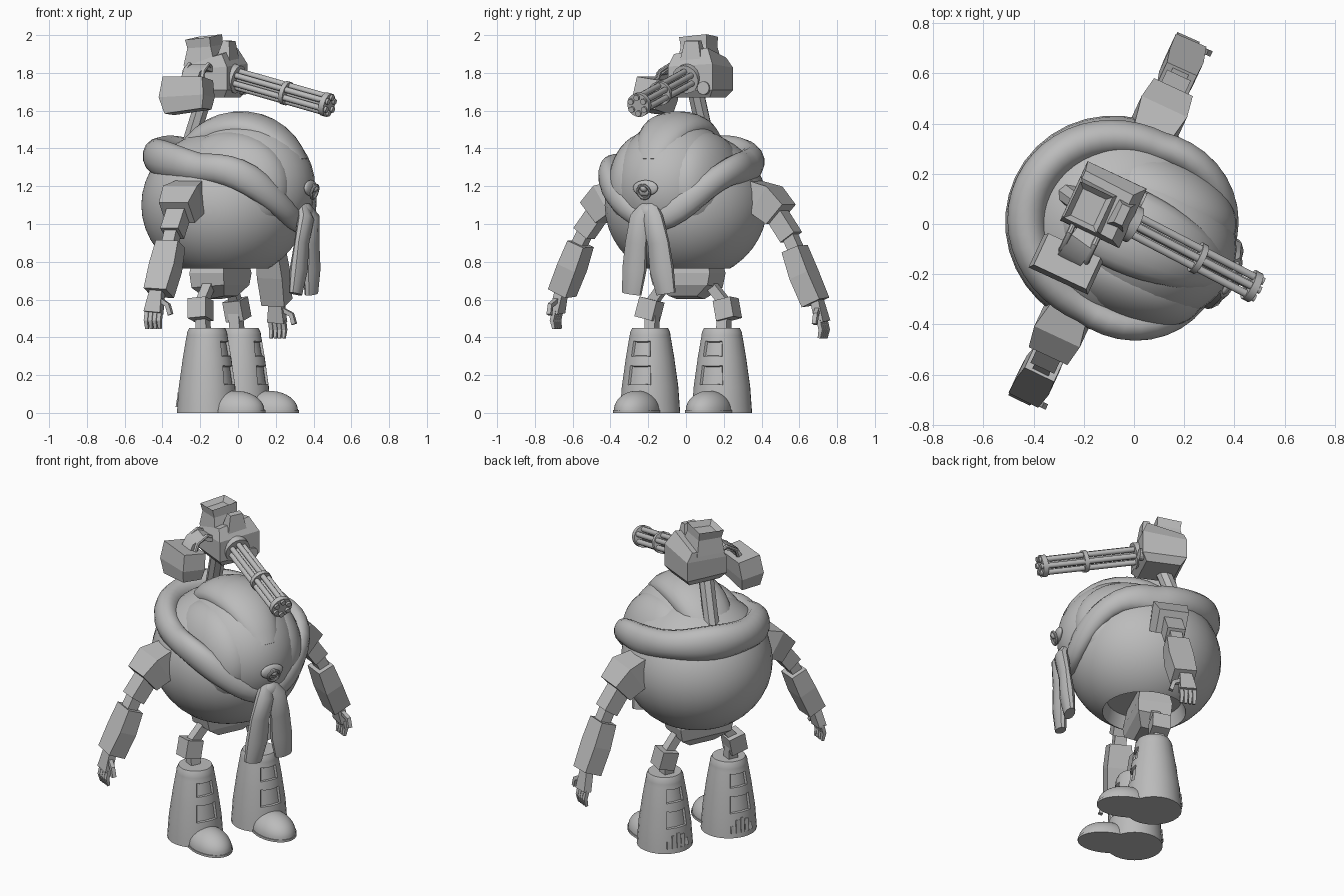
import bpy, bmesh, math
from mathutils import Vector, Matrix

if "Cube" in bpy.data.objects:
    bpy.data.objects.remove(bpy.data.objects["Cube"])

GREY = bpy.data.materials.new("plain grey")
GREY.use_nodes = True
GREY.diffuse_color = (0.5, 0.5, 0.5, 1)
GREY.node_tree.nodes["Principled BSDF"].inputs["Base Color"].default_value = (0.5, 0.5, 0.5, 1)

# Everything is built facing +x, then turned to its final heading
ROOT = Matrix.Translation((-0.075, 0, 0)) @ Matrix.Rotation(math.radians(-25), 4, 'Z')
X, Y, Z = Vector((1, 0, 0)), Vector((0, 1, 0)), Vector((0, 0, 1))


def finish(name, bm, smooth):
    bm.transform(ROOT)
    mesh = bpy.data.meshes.new(name)
    bm.to_mesh(mesh)
    bm.free()
    mesh.materials.append(GREY)
    if smooth:
        mesh.shade_smooth()
        mesh.set_sharp_from_angle(angle=math.radians(40))
    obj = bpy.data.objects.new(name, mesh)
    bpy.context.collection.objects.link(obj)
    return obj


def sweep(name, pts, sizes, n=4, ref=X, smooth=False, closed=False, dip=0, pick=None):
    """Sweep a box or round section along points; sizes are half-widths along ref and across."""
    pts = [Vector(p) for p in pts]
    if not isinstance(sizes, list):
        sizes = [sizes] * len(pts)
    if n == 4:
        shape = [(1, 1), (-1, 1), (-1, -1), (1, -1)]
    else:
        shape = [(math.cos(math.tau * k / n), math.sin(math.tau * k / n)) for k in range(n)]
    bm, rings, m = bmesh.new(), [], len(pts)
    for i, p in enumerate(pts):
        ahead = pts[(i + 1) % m] if closed else pts[min(i + 1, m - 1)]
        behind = pts[i - 1] if closed or i else pts[0]
        t = (ahead - behind).normalized()
        a = (ref - t * ref.dot(t)).normalized()
        b = t.cross(a)
        sa, sb = sizes[i] if isinstance(sizes[i], tuple) else (sizes[i], sizes[i])
        rings.append([bm.verts.new(p + a * u * sa + b * v * sb) for u, v in shape])
    for i in range(m if closed else m - 1):
        r, q = rings[i], rings[(i + 1) % m]
        for k in range(n):
            bm.faces.new((r[k], r[(k + 1) % n], q[(k + 1) % n], q[k]))
    cap = None
    if not closed:
        bm.faces.new(rings[0][::-1])
        cap = bm.faces.new(rings[-1])
    bmesh.ops.recalc_face_normals(bm, faces=bm.faces[:])
    if dip:
        bmesh.ops.inset_region(bm, faces=[cap], thickness=0.03)
        bmesh.ops.translate(bm, verts=cap.verts[:], vec=(0, 0, -dip))
    if pick:
        chosen = [f for f in bm.faces if pick(f)]
        bmesh.ops.inset_region(bm, faces=chosen, thickness=0.012)
        bmesh.ops.inset_region(bm, faces=chosen, thickness=0.004, depth=-0.014)
    return finish(name, bm, smooth)


def ball(name, centre, radii, floor=None, recess=0):
    """Ellipsoid, optionally cut flat at a height with a recessed underside."""
    bm = bmesh.new()
    bmesh.ops.create_uvsphere(bm, u_segments=36, v_segments=20, radius=1)
    bm.transform(Matrix.Translation(centre) @ Matrix.Diagonal((*radii, 1)))
    if floor is not None:
        cut = bmesh.ops.bisect_plane(bm, geom=bm.verts[:] + bm.edges[:] + bm.faces[:],
                                     plane_co=(0, 0, floor), plane_no=-Z, clear_outer=True)
        rim = [e for e in cut["geom_cut"] if isinstance(e, bmesh.types.BMEdge)]
        base = bmesh.ops.contextual_create(bm, geom=rim)["faces"]
        bmesh.ops.recalc_face_normals(bm, faces=bm.faces[:])
        if recess:
            bmesh.ops.inset_region(bm, faces=base, thickness=0.025)
            bmesh.ops.translate(bm, verts=base[0].verts[:], vec=(0, 0, recess))
    return finish(name, bm, True)


# Body, and a dome with a raised middle ridge between two side lobes
ball("body", (0, 0, 1.1), (0.44, 0.43, 0.4), floor=0.765, recess=0.08)
ball("hood_dome", (0.125, 0, 1.2), (0.38, 0.32, 0.355))
ridge, ridge_sizes = [], []
for i in range(15):
    a = math.radians(10 + 150 * i / 14)
    fat = math.sin(math.pi * min(1, 0.12 + 0.82 * i / 14)) ** 0.7
    reach = 0.395 - 0.09 * fat
    ridge.append((0.1 - reach * math.cos(a), 0, 1.2 + reach * math.sin(a)))
    ridge_sizes.append((0.03 + 0.14 * fat, 0.01 + 0.083 * fat))
sweep("hood_ridge", ridge, ridge_sizes, n=20, ref=Y, smooth=True)
for s, side in ((1, "left"), (-1, "right")):
    ball(side + "_hood_lobe", (0.115, s * 0.155, 1.2), (0.335, 0.19, 0.29))

# Scarf: fat and high around the back and sides, dropping to a knot at the front
ring, widths = [], []
for i in range(48):
    a = math.tau * i / 48
    c, w = math.cos(a), math.sin(a)
    flare = 2 * max(0, c) * abs(w)
    height = 1.295 - (0.265 * c ** 3 if c > 0 else 0.07 * c)
    ring.append((0.03 + (0.385 + 0.04 * flare) * c, (0.35 + 0.045 * flare) * w, height))
    widths.append((0.085 - 0.015 * c + 0.006 * math.sin(5 * a), 0.066 - 0.014 * c))
sweep("scarf", ring, widths, n=14, ref=Z, smooth=True, closed=True)
ball("scarf_knot", (0.465, 0, 1.06), (0.05, 0.065, 0.055))
for s, side in ((1, "left"), (-1, "right")):
    sweep(side + "_scarf_tail",
          [(0.455, 0, 1.11), (0.495, s * 0.035, 1.03), (0.485, s * 0.065, 0.9), (0.475, s * 0.08, 0.76), (0.465, s * 0.1, 0.63)],
          [(0.03, 0.035), (0.04, 0.06), (0.032, 0.062), (0.042, 0.068), (0.03, 0.055)], n=10, smooth=True)

# Pacifier
ball("pacifier_shield", (0.508, 0, 1.19), (0.02, 0.072, 0.042))
ball("pacifier_knob", (0.525, 0, 1.19), (0.025, 0.022, 0.022))
turn = [math.tau * i / 20 for i in range(20)]
sweep("pacifier_ring", [(0.53 + 0.012 * math.sin(a), 0.035 * math.cos(a), 1.17 + 0.035 * math.sin(a)) for a in turn],
      0.008, n=8, ref=X, smooth=True, closed=True)

# Pelvis
sweep("pelvis", [(-0.02, 0, 0.85), (-0.02, 0, 0.74), (-0.02, 0, 0.67), (-0.01, 0, 0.61)],
      [(0.08, 0.15), (0.1, 0.175), (0.095, 0.16), (0.05, 0.08)])


def window(f):
    """Front and back panel faces of a leg."""
    c, nrm = f.calc_center_median(), f.normal
    return abs(nrm.z) < 0.5 and abs(nrm.x) > 0.88 and (0.14 < c.z < 0.26 or 0.29 < c.z < 0.39)


for s, side in ((1, "left"), (-1, "right")):
    # Legs
    y = s * 0.21
    sweep(side + "_thigh", [(-0.02, s * 0.1, 0.72), (-0.03, s * 0.225, 0.57)], 0.026)
    sweep(side + "_knee", [(-0.035, s * 0.215, 0.60), (-0.025, s * 0.24, 0.495)], 0.052)
    sweep(side + "_shin", [(-0.03, y, 0.53), (-0.02, y, 0.43)], 0.03)
    heights = [0, 0.03, 0.14, 0.26, 0.29, 0.39, 0.41, 0.425, 0.45]
    radii = [0.16, 0.158, 0.15, 0.133, 0.129, 0.112, 0.108, 0.107, 0.095]
    sweep(side + "_boot", [(0, y, h) for h in heights], radii, n=24, smooth=True, pick=window)
    ball(side + "_toe", (0.165, y, 0.012), (0.162, 0.112, 0.105), floor=0.012)
    sweep(side + "_sole", [(0.165, y, 0), (0.165, y, 0.014)], (0.167, 0.117), n=28, smooth=True)
    for k in range(-2, 3):
        a = math.pi + k * 0.2
        px, py, top = math.cos(a), math.sin(a), 0.12 - 0.012 * k * k
        sweep(side + "_boot_vent", [(0.152 * px, y + 0.152 * py, 0.03), (0.145 * px, y + 0.145 * py, top)], 0.011)

    # Arms, the left hanging a little lower
    drop = 0.05 if s > 0 else 0

    def at(x, y, z):
        return (x, s * y, z - drop * min(1, max(0, (1.15 - z) * 2)))

    sweep(side + "_shoulder", [at(-0.02, 0.35, 1.18), at(-0.02, 0.46, 1.13), at(-0.02, 0.545, 1.06)],
          [(0.075, 0.06), (0.1, 0.085), (0.085, 0.07)])
    sweep(side + "_upper_arm", [at(-0.02, 0.49, 1.1), at(-0.02, 0.605, 0.95)], (0.052, 0.048))
    sweep(side + "_elbow", [at(-0.02, 0.585, 0.98), at(-0.02, 0.65, 0.86)], (0.035, 0.033))
    sweep(side + "_forearm", [at(-0.02, 0.625, 0.895), at(-0.025, 0.677, 0.77), at(-0.035, 0.74, 0.635)],
          [(0.065, 0.05), (0.073, 0.056), (0.066, 0.056)])
    sweep(side + "_palm", [at(-0.04, 0.745, 0.65), at(-0.05, 0.775, 0.53)], [(0.035, 0.024), (0.048, 0.024)])
    for k in range(4):
        fx = -0.086 + 0.025 * k
        sweep(side + "_finger", [at(fx, 0.772, 0.54), at(fx, 0.785, 0.49), at(fx, 0.775, 0.445)], [0.011, 0.011, 0.008])
    sweep(side + "_thumb", [at(-0.02, 0.76, 0.6), at(0.035, 0.775, 0.57), at(0.05, 0.775, 0.52)], 0.012, ref=Y)

# Turret post and housing
sweep("turret_post", [(-0.22, 0.028, 1.4), (-0.1, 0.005, 1.72)], 0.045, n=8)
sweep("turret_housing", [(-0.075, 0.05, 1.67), (-0.075, 0.05, 1.71), (-0.075, 0.05, 1.83), (-0.09, 0.04, 1.89)],
      [(0.1, 0.1), (0.13, 0.13), (0.13, 0.13), (0.11, 0.1)])
sweep("turret_hopper", [(-0.115, 0.025, 1.85), (-0.12, 0.02, 1.94), (-0.125, 0.015, 1.99)],
      [(0.09, 0.09), (0.068, 0.075), (0.072, 0.08)], dip=0.03)
sweep("turret_sight", [(0.0, 0.045, 1.85), (0.01, 0.045, 1.97)], [(0.045, 0.065), (0.018, 0.04)])
sweep("turret_gear", [(0.04, 0.13, 1.72), (0.065, 0.13, 1.72)], 0.035, n=16, ref=Z)

# Ammunition box and feed chute
sweep("ammo_box", [(-0.1, -0.235, 1.595), (-0.11, -0.23, 1.67), (-0.11, -0.215, 1.77)],
      [(0.11, 0.06), (0.13, 0.072), (0.115, 0.07)])
sweep("feed_chute", [(-0.11, -0.21, 1.73), (-0.1, -0.18, 1.8), (-0.09, -0.12, 1.83), (-0.075, -0.05, 1.81), (-0.06, 0.0, 1.76)],
      (0.05, 0.014), smooth=True)
for fx in (-0.15, -0.04):
    sweep("chute_rail", [(fx, -0.2, 1.72), (fx, -0.17, 1.81), (fx, -0.11, 1.845), (fx, -0.02, 1.8)], 0.012, n=8, smooth=True)

# Rotary gun
start, end = Vector((0.03, 0.03, 1.775)), Vector((0.625, 0.005, 1.625))
axis = (end - start).normalized()
up = (Z - axis * Z.dot(axis)).normalized()
across = axis.cross(up)
for k in range(6):
    off = (up * math.cos(math.tau * k / 6) + across * math.sin(math.tau * k / 6)) * 0.043
    sweep("gun_barrel", [start + off, end + off], 0.016, n=10, ref=Z, smooth=True)
sweep("gun_shaft", [start, start.lerp(end, 0.97)], 0.02, n=10, ref=Z, smooth=True)
for label, f, g, r in (("gun_base", 0, 0.07, 0.076), ("gun_middle_band", 0.53, 0.57, 0.064), ("gun_muzzle_band", 0.93, 0.98, 0.064)):
    sweep(label, [start.lerp(end, f), start.lerp(end, g)], r, n=20, ref=Z, smooth=True)
